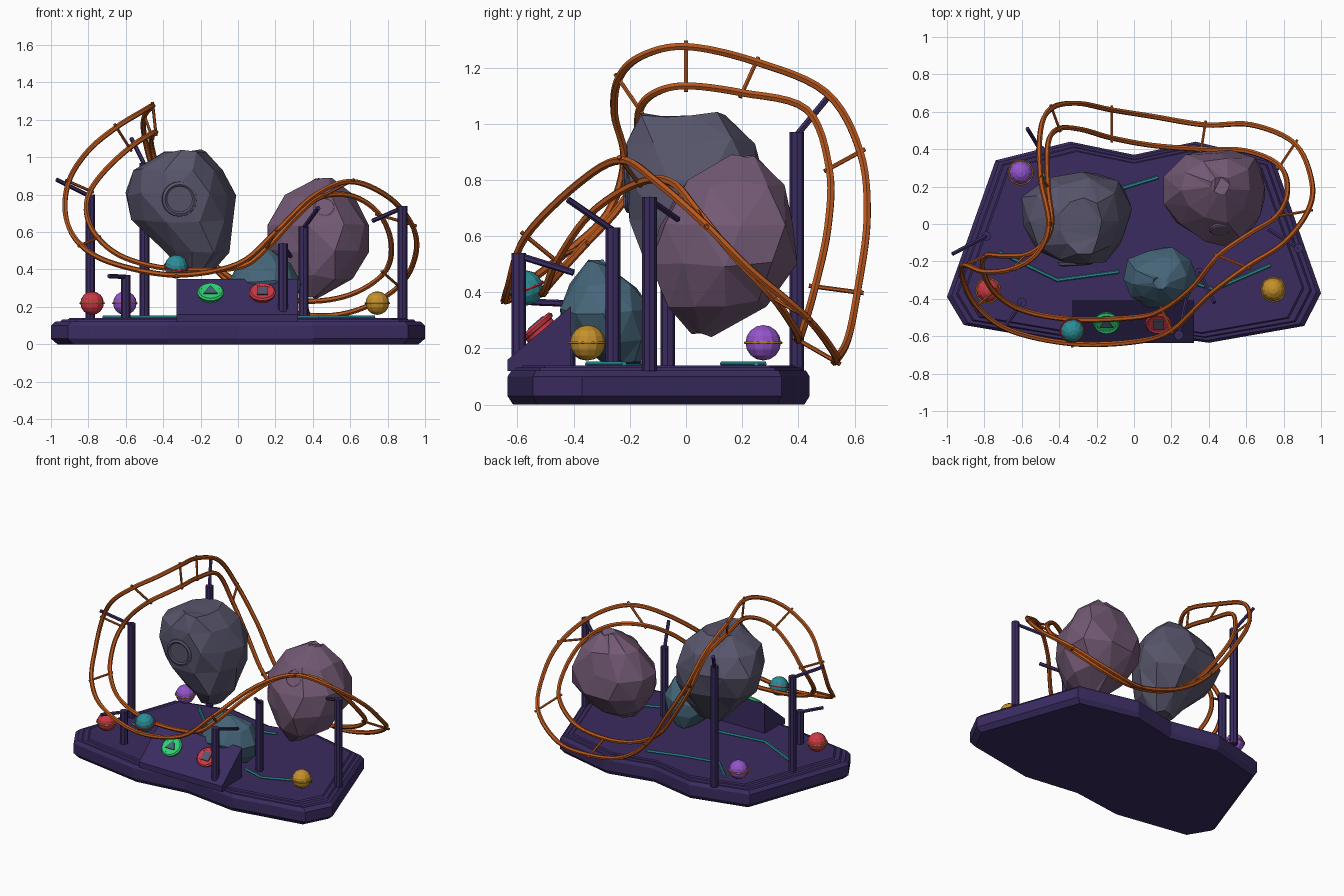
import bpy, bmesh, math, random
from mathutils import Vector, Matrix
from mathutils.bvhtree import BVHTree

cube = bpy.data.objects.get("Cube")
if cube:
    bpy.data.objects.remove(cube, do_unlink=True)
random.seed(4)


def material(name, *rgb):
    m = bpy.data.materials.new(name)
    m.use_nodes = True
    m.diffuse_color = (*rgb, 1)
    m.node_tree.nodes["Principled BSDF"].inputs["Base Color"].default_value = (*rgb, 1)
    return m


purple = material("deep purple", .043, .025, .118)
copper = material("copper", .48, .095, .012)
slate = material("slate grey", .095, .09, .145)
mauve = material("mauve", .17, .1, .175)
blue = material("dusty blue", .06, .13, .19)
teal = material("teal", .025, .27, .31)
red = material("red", .6, .04, .06)
gold = material("gold", .56, .28, .025)
violet = material("violet", .29, .09, .6)
green = material("green", .03, .62, .17)


def link(name, mesh, mat):
    obj = bpy.data.objects.new(name, mesh)
    if not mesh.materials:
        mesh.materials.append(mat)
    bpy.context.collection.objects.link(obj)
    return obj


def finish(name, bm, mat):
    bmesh.ops.recalc_face_normals(bm, faces=bm.faces)
    mesh = bpy.data.meshes.new(name)
    bm.to_mesh(mesh)
    bm.free()
    return link(name, mesh, mat)


def loft(rings):
    """Skin a stack of equal-length point rings and cap both ends."""
    bm = bmesh.new()
    rows = [[bm.verts.new(p) for p in ring] for ring in rings]
    n = len(rows[0])
    for low, high in zip(rows, rows[1:]):
        for i in range(n):
            j = (i + 1) % n
            bm.faces.new((low[i], low[j], high[j], high[i]))
    bm.faces.new(rows[0][::-1])
    bm.faces.new(rows[-1])
    return bm


def frame(centre, normal):
    return Matrix.Translation(centre) @ Vector(normal).to_track_quat("Z", "Y").to_matrix().to_4x4()


def rod(name, a, b, radius, mat, sides=8, spin=0.0):
    a, b = Vector(a), Vector(b)
    bm = bmesh.new()
    bmesh.ops.create_cone(bm, cap_ends=True, segments=sides, radius1=radius, radius2=radius,
                          depth=(b - a).length,
                          matrix=frame((a + b) / 2, b - a) @ Matrix.Rotation(spin, 4, "Z"))
    return finish(name, bm, mat)


def tube(name, points, radius, mat, closed=True, res=1):
    """Flat-sided tube along a path."""
    curve = bpy.data.curves.new(name, "CURVE")
    curve.dimensions = "3D"
    curve.bevel_depth, curve.bevel_resolution = radius, res
    curve.use_fill_caps = True
    spline = curve.splines.new("POLY")
    spline.points.add(len(points) - 1)
    for p, co in zip(spline.points, points):
        p.co = (*co, 1)
    spline.use_cyclic_u = closed
    tmp = link(name + "_path", curve, mat)
    mesh = bpy.data.meshes.new_from_object(tmp.evaluated_get(bpy.context.evaluated_depsgraph_get()))
    bpy.data.objects.remove(tmp, do_unlink=True)
    for poly in mesh.polygons:
        poly.use_smooth = False
    return link(name, mesh, mat)


def ring(name, centre, normal, major, minor, mat):
    m = frame(centre, normal)
    turn = [2 * math.pi * i / 20 for i in range(20)]
    return tube(name, [m @ Vector((major * math.cos(t), major * math.sin(t), 0)) for t in turn],
                minor, mat)


def smooth_loop(points, steps=6):
    """Closed Catmull-Rom path through the points."""
    pts, out = [Vector(p) for p in points], []
    n = len(pts)
    for i in range(n):
        a, b, c, d = (pts[(i + k) % n] for k in (-1, 0, 1, 2))
        for s in range(steps):
            t = s / steps
            out.append(b + (c - a) * t / 2 + (2 * a - 5 * b + 4 * c - d) * t * t / 2
                       + (3 * b - a - 3 * c + d) * t ** 3 / 2)
    return out


# Stepped base slab
outline = [(-1, -.39), (-.91, -.54), (-.38, -.63), (0, -.58), (.4, -.635), (.91, -.545), (1, -.37),
           (.75, .34), (.33, .44), (0, .37), (-.34, .44), (-.74, .34)]
steps = [(.965, 0), (1, .03), (1, .1), (.975, .122), (.95, .122), (.94, .132), (.91, .132), (.9, .14)]
finish("base", loft([[(x * s, -.09 + (y + .09) * s, z) for x, y in outline] for s, z in steps]), purple)

# Sloped control panel
side = [(-.635, .12), (-.41, .12), (-.41, .35), (-.635, .16)]
finish("control_panel", loft([[(x, y, z) for y, z in side] for x in (-.33, .32)]), purple)

# Push buttons with raised emblems
up = Vector((0, -.65, .76)).normalized()
for name, x, mat, mark, sides in (("green", -.147, green, blue, 3), ("red", .13, red, slate, 4)):
    c = Vector((x, -.525, .27))
    rod(name + "_button", c - up * .03, c + up * .018, .06, mat, 16)
    ring(name + "_button_rim", c + up * .01, up, .06, .012, mat)
    rod(name + "_button_emblem", c + up * .016, c + up * .025, .042, mark, sides, math.pi / 4 if sides == 4 else 0)


# Faceted boulders, each from levels of (z, x min, x max, y min, y max), fuller toward +x +y
def boulder(name, levels, mat, skew, crater=None):
    n = 10
    ridge = [1 + random.uniform(-.06, .06) for _ in range(n)]
    rings = []
    for k, (z, x0, x1, y0, y1) in enumerate(levels):
        row = []
        for i in range(n):
            t = 2 * math.pi * (i + .3 * (k % 2)) / n
            r = ridge[i] * random.uniform(.98, 1.08)
            r += skew * math.sin(2 * t) * math.cos(t - math.pi / 4)
            row.append(((x0 + x1) / 2 + (x1 - x0) / 2 * r * math.cos(t),
                        (y0 + y1) / 2 + (y1 - y0) / 2 * r * math.sin(t),
                        z + random.uniform(-.012, .012)))
        rings.append(row)
    bm = loft(rings)
    bmesh.ops.triangulate(bm, faces=bm.faces)
    bmesh.ops.recalc_face_normals(bm, faces=bm.faces)
    if crater:
        spot, size = crater
        c, normal, _, _ = BVHTree.FromBMesh(bm).find_nearest(Vector(spot))
        ring(name + "_crater_rim", c - normal * .006, normal, size, size * .2, mat)
        rod(name + "_crater_floor", c - normal * .03, c + normal * .003, size, mat, 16)
    finish(name, bm, mat)


boulder("grey_boulder", [(.39, -.3, -.14, -.06, .07), (.5, -.4, -.05, -.14, .14),
                         (.66, -.57, -.02, -.2, .25), (.8, -.62, -.01, -.21, .28),
                         (.94, -.56, -.08, -.21, .24), (1.03, -.4, -.17, -.16, .14)],
        slate, .15, ((-.31, -.25, .775), .08))
boulder("mauve_boulder", [(.25, .36, .44, .02, .09), (.36, .25, .6, -.07, .28),
                          (.5, .16, .69, -.105, .38), (.64, .14, .7, -.085, .385),
                          (.79, .24, .62, .02, .34), (.88, .41, .51, .16, .25)],
        mauve, .17, ((.46, -.01, .72), .05))
boulder("blue_boulder", [(.155, .08, .22, -.3, -.16), (.23, -.01, .29, -.42, -.13),
                         (.33, -.055, .33, -.46, -.13), (.42, 0, .28, -.42, -.18),
                         (.505, .1, .18, -.35, -.28)], blue, .04)

# Twin rails of the closed track
outer = [(-.455, 0, 1.275), (-.52, -.16, 1.24), (-.65, -.24, 1.16), (-.8, -.255, 1.035), (-.905, -.22, .87),
         (-.92, -.28, .68), (-.84, -.44, .53), (-.66, -.57, .43), (-.33, -.64, .37), (0, -.63, .43),
         (.2, -.57, .6), (.4, -.38, .79), (.6, -.23, .87), (.8, -.1, .79), (.93, .07, .64),
         (.95, .23, .48), (.86, .43, .31), (.63, .53, .18), (.38, .53, .155), (.1, .575, .23),
         (-.12, .61, .4), (-.3, .645, .66), (-.44, .62, .9), (-.5, .5, 1.11), (-.5, .25, 1.22)]
inner = [(-.44, 0, 1.135), (-.49, -.11, 1.11), (-.58, -.165, 1.05), (-.7, -.17, .94), (-.79, -.17, .82),
         (-.81, -.24, .7), (-.75, -.36, .57), (-.6, -.46, .46), (-.33, -.51, .4), (0, -.5, .41),
         (.15, -.46, .51), (.31, -.34, .68), (.45, -.17, .79), (.62, -.05, .79), (.76, .04, .69),
         (.82, .17, .53), (.78, .31, .38), (.6, .39, .265), (.36, .4, .23), (.1, .42, .28),
         (-.12, .46, .42), (-.28, .505, .63), (-.4, .51, .84), (-.46, .43, 1.05), (-.46, .2, 1.11)]
tube("outer_rail", smooth_loop(outer), .0145, copper)
tube("inner_rail", smooth_loop(inner), .0145, copper)

# Cross ties between the rails
for a, b in list(zip(outer, inner))[::2]:
    a, b = Vector(a), Vector(b)
    rod("cross_tie", a + (a - b) * .15, b + (b - a) * .15, .008, copper, 6)

# Support posts with arms reaching to the track
posts = [((-.79, -.065, .8), (-.97, -.16, .88)), ((-.5, .395, .97), (-.57, .51, 1.1)),
         ((-.6, -.42, .37), (-.69, -.55, .365)), ((.24, -.595, .54), (.28, -.4, .47)),
         ((.35, -.26, .63), (.43, -.42, .73)), ((.88, -.13, .74), (.72, -.03, .66))]
for top, tip in posts:
    rod("support_post", (top[0], top[1], .12), top, .026, purple)
    rod("support_arm", Vector(top) - Vector((0, 0, .01)), tip, .012, purple, 6)

# Inlaid strips on the deck
strips = [[(-.72, -.15), (-.41, -.3), (-.08, -.255)], [(-.5, .28), (-.35, .13), (-.1, .18), (.13, .25)],
          [(.27, -.3), (.43, -.35), (.73, -.22)]]
for path in strips:
    tube("deck_strip", [(x, y, .145) for x, y in path], .01, teal, closed=False)

# Banded balls
balls = [("red", (-.78, -.355, .22), red, gold, (0, 0, 1)), ("violet", (-.605, .275, .22), violet, gold, (0, 0, 1)),
         ("gold", (.745, -.35, .22), gold, gold, (0, 0, 1)), ("teal", (-.33, -.57, .415), teal, red, (.1, -.35, 1))]
for name, spot, mat, band, axis in balls:
    bm = bmesh.new()
    bmesh.ops.create_uvsphere(bm, u_segments=12, v_segments=8, radius=.063, matrix=frame(spot, axis))
    finish(name + "_ball", bm, mat)
    ring(name + "_ball_band", spot, axis, .064, .005, band)
